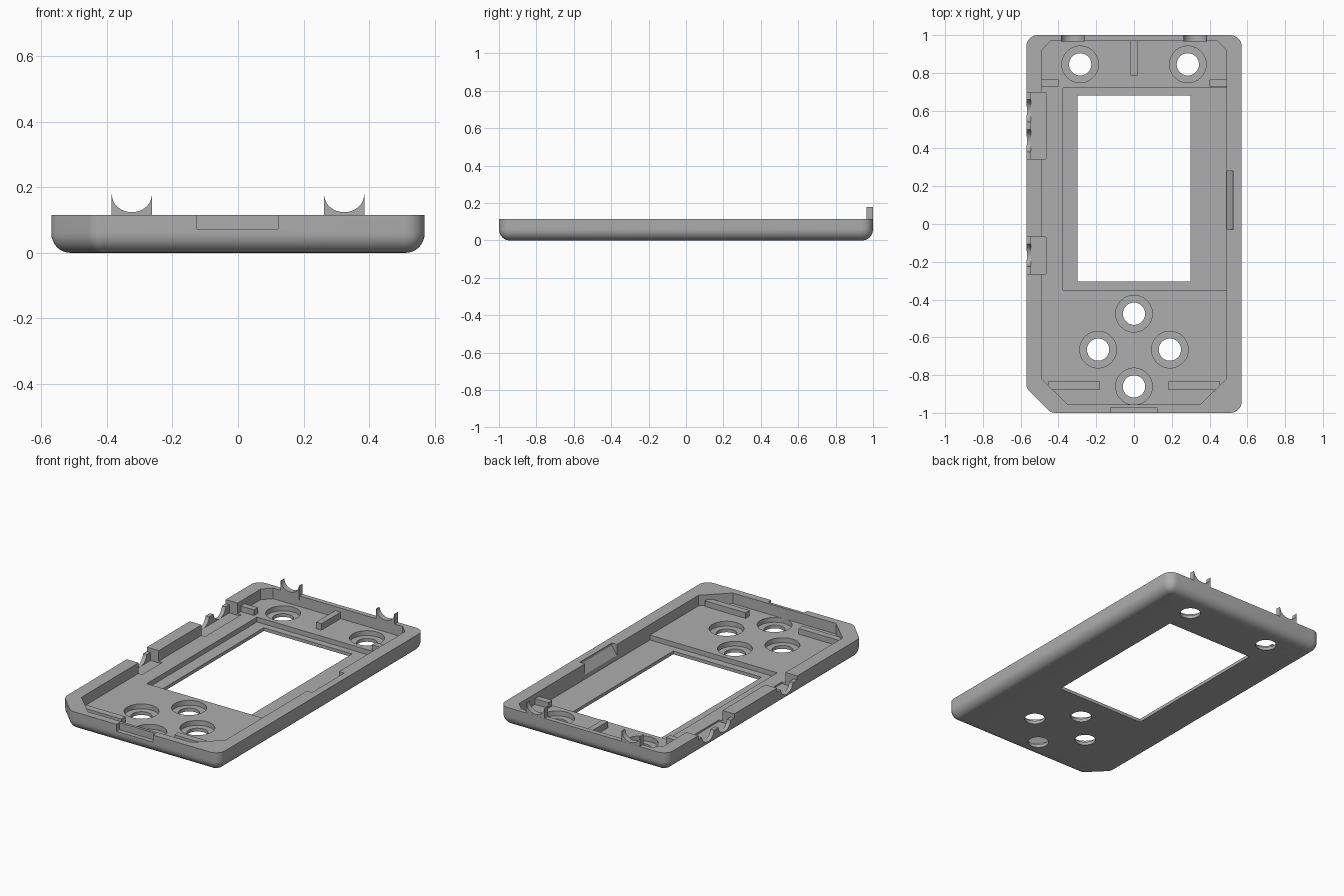
import bpy, bmesh, math
from mathutils import Vector

if "Cube" in bpy.data.objects:
    bpy.data.objects.remove(bpy.data.objects["Cube"], do_unlink=True)

grey = bpy.data.materials.new("plain grey plastic")
grey.use_nodes = True
COLOR = (0.42, 0.42, 0.42, 1)
grey.diffuse_color = COLOR
grey.node_tree.nodes["Principled BSDF"].inputs["Base Color"].default_value = COLOR

TOP, FLOOR, LEDGE, ROUND = 0.115, 0.05, 0.02, 0.06


def loft(name, rings):
    """Solid skinned through rings of equal point count, capped at both ends."""
    bm = bmesh.new()
    loops = [[bm.verts.new(p) for p in ring] for ring in rings]
    bm.faces.new(loops[0])
    bm.faces.new(loops[-1])
    for a, b in zip(loops, loops[1:]):
        for i in range(len(a)):
            j = (i + 1) % len(a)
            bm.faces.new((a[i], a[j], b[j], b[i]))
    bmesh.ops.recalc_face_normals(bm, faces=bm.faces)
    mesh = bpy.data.meshes.new(name)
    bm.to_mesh(mesh)
    bm.free()
    mesh.materials.append(grey)
    ob = bpy.data.objects.new(name, mesh)
    bpy.context.collection.objects.link(ob)
    return ob


def prism(name, outline, lo, hi, axis="z"):
    """Extrude a flat outline along one axis."""
    place = {"x": lambda a, b, t: (t, a, b),
             "y": lambda a, b, t: (a, t, b),
             "z": lambda a, b, t: (a, b, t)}[axis]
    return loft(name, [[place(a, b, t) for a, b in outline] for t in (lo, hi)])


def box(name, x0, x1, y0, y1, z0, z1):
    return prism(name, [(x0, y0), (x1, y0), (x1, y1), (x0, y1)], z0, z1)


def disc(a, b, r, n=48):
    return [(a + r * math.cos(math.tau * i / n), b + r * math.sin(math.tau * i / n))
            for i in range(n)]


def cut(target, cutter):
    cutter.hide_render = True
    mod = target.modifiers.new("cut", "BOOLEAN")
    mod.operation, mod.solver, mod.object = "DIFFERENCE", "EXACT", cutter
    bpy.context.view_layer.objects.active = target
    bpy.ops.object.modifier_apply(modifier=mod.name)
    bpy.data.objects.remove(cutter, do_unlink=True)


def smooth(ob):
    bpy.ops.object.select_all(action="DESELECT")
    ob.select_set(True)
    bpy.context.view_layer.objects.active = ob
    bpy.ops.object.shade_smooth_by_angle(angle=math.radians(30))


# Outer tray: rounded outline around a core polygon, with a rounded bottom edge
core = [Vector(p) for p in [(0.51, 0.94), (-0.51, 0.94), (-0.51, -0.845),
                            (-0.415, -0.94), (0.51, -0.94)]]
corners = []
for i, p in enumerate(core):
    d0, d1 = p - core[i - 1], core[(i + 1) % len(core)] - p
    a0 = math.atan2(-d0.x, d0.y)
    turn = (math.atan2(-d1.x, d1.y) - a0) % math.tau
    corners += [(p, a0 + turn * k / 8) for k in range(9)]


def ring(r, z):
    return [(p.x + r * math.cos(a), p.y + r * math.sin(a), z) for p, a in corners]


levels = [(0.002 + (ROUND - 0.002) * math.sin(t), ROUND * (1 - math.cos(t)))
          for t in (math.pi / 2 * k / 8 for k in range(9))]
tray = loft("case_tray", [ring(r, z) for r, z in levels + [(ROUND, TOP)]])

# Cavity, screen recess and window
cavity = [(-0.49, 0.92), (-0.44, 0.97), (0.44, 0.97), (0.49, 0.92),
          (0.49, -0.82), (0.35, -0.955), (-0.35, -0.955), (-0.49, -0.82)]
cut(tray, prism("cavity_cutter", cavity, FLOOR, 0.3))
cut(tray, box("recess_cutter", -0.375, 0.49, -0.35, 0.72, LEDGE, 0.3))
cut(tray, box("window_cutter", -0.3, 0.3, -0.305, 0.68, -0.1, 0.3))

# Stepped button holes
for x, y in [(0, -0.475), (0, -0.86), (-0.19, -0.665), (0.19, -0.665),
             (-0.285, 0.845), (0.285, 0.845)]:
    cut(tray, prism("bore_cutter", disc(x, y, 0.097), LEDGE, 0.1))
    cut(tray, prism("hole_cutter", disc(x, y, 0.059), -0.1, 0.1))

# Side openings: inner pocket, lowered rim and half-round cable saddles
for y0, y1, centres in [(0.345, 0.695, (0.44, 0.6)), (-0.265, -0.07, (-0.165,))]:
    cut(tray, box("pocket_cutter", -0.545, -0.465, y0, y1, 0.04, 0.3))
    cut(tray, box("rim_cutter", -0.7, -0.53, y0, y1, 0.09, 0.3))
    for y in centres:
        cut(tray, prism("saddle_cutter", disc(y, 0.1, 0.06), -0.7, -0.52, "x"))

# Front latch notch and sloped scoop in the opposite side wall
cut(tray, box("notch_cutter", -0.125, 0.122, -1.1, -0.972, 0.072, 0.3))
cut(tray, prism("scoop_cutter", [(0.47, 0.045), (0.488, 0.045), (0.525, 0.1),
                                 (0.525, 0.2), (0.47, 0.2)], -0.03, 0.28, "y"))
smooth(tray)

# Back saddles: posts with a half-round cradle
cradle = [(0.061 * math.cos(a), 0.178 + 0.054 * math.sin(a))
          for a in (math.pi * (1 + k / 24) for k in range(25))]
for side, label in ((1, "left"), (-1, "right")):
    profile = [(x + side * 0.324, z) for x, z in
               [(0.062, 0.178), (0.062, 0.09), (-0.062, 0.09), (-0.062, 0.178)] + cradle]
    smooth(prism(label + "_back_saddle", profile, 0.966, 0.9995, "y"))

    # Small inner stops and front ribs
    xs = sorted((side * 0.4, side * 0.5))
    box(label + "_back_stop", *xs, 0.727, 0.765, 0.03, 0.085)
    xs = sorted((side * 0.18, side * 0.455))
    box(label + "_front_rib", *xs, -0.875, -0.835, 0.03, 0.085)

# Centre rib at the back
box("back_centre_rib", -0.018, 0.018, 0.785, 0.975, 0.03, 0.09)
